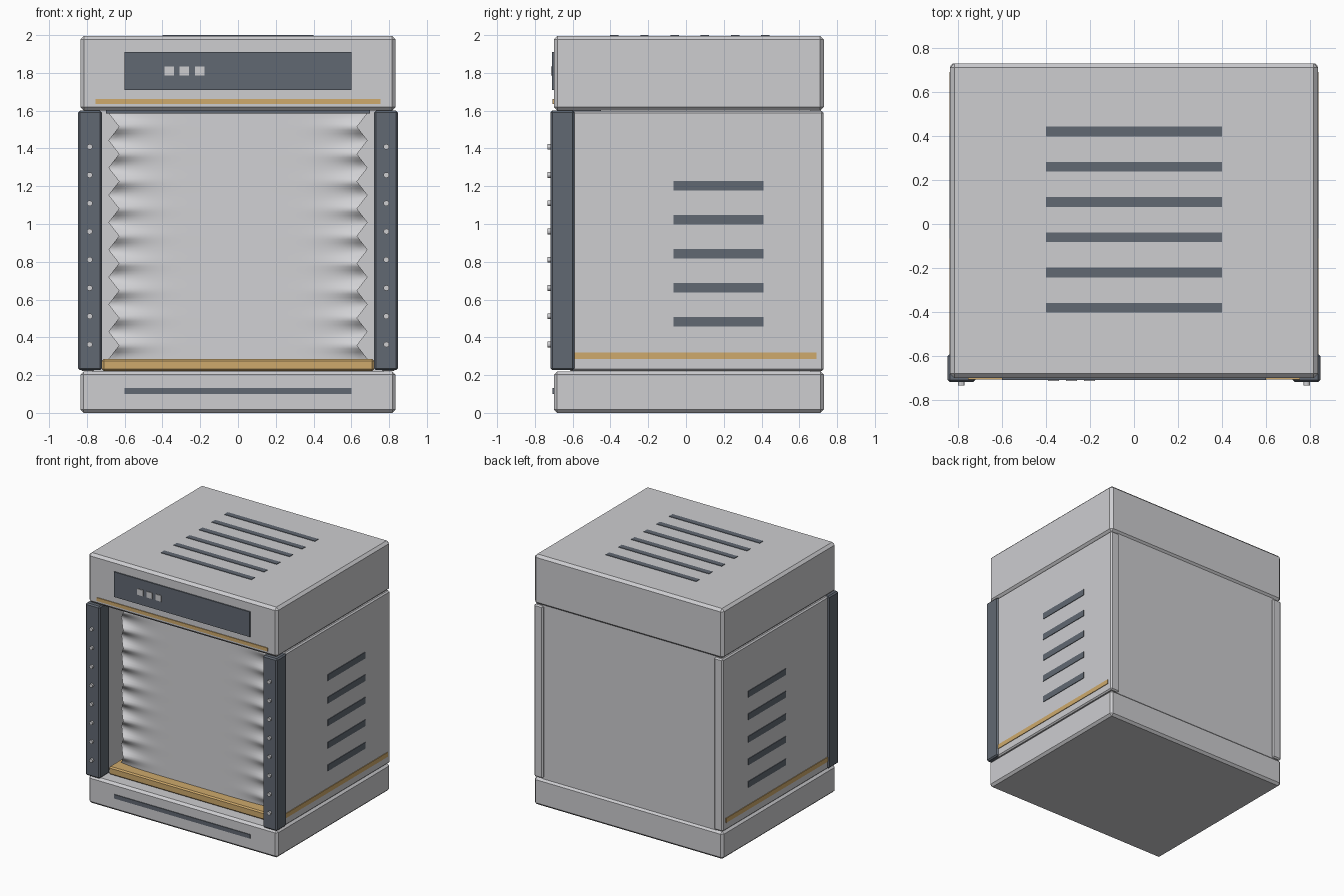
import bpy
import bmesh
import math

old = bpy.data.objects.get("Cube")
if old:
    bpy.data.objects.remove(old, do_unlink=True)


def material(name, rgb):
    m = bpy.data.materials.new(name)
    m.use_nodes = True
    m.diffuse_color = (*rgb, 1)
    bsdf = next(n for n in m.node_tree.nodes if n.type == "BSDF_PRINCIPLED")
    bsdf.inputs["Base Color"].default_value = (*rgb, 1)
    return m


GREY = material("light grey shell", (0.61, 0.61, 0.63))
DARK = material("dark slate", (0.12, 0.14, 0.17))
GOLD = material("gold trim", (0.62, 0.40, 0.15))
CLOTH = material("pale curtain", (0.64, 0.64, 0.66))


def finish(name, bm, mat):
    mesh = bpy.data.meshes.new(name)
    bmesh.ops.recalc_face_normals(bm, faces=bm.faces)
    bm.to_mesh(mesh)
    bm.free()
    mesh.materials.append(mat)
    ob = bpy.data.objects.new(name, mesh)
    bpy.context.collection.objects.link(ob)
    return ob


def box(name, x, y, z, mat, bevel=0):
    """Box from (low, high) ranges on each axis, with an optional chamfer."""
    bm = bmesh.new()
    bmesh.ops.create_cube(bm, size=1)
    for v in bm.verts:
        v.co = [lo + (c + 0.5) * (hi - lo) for c, (lo, hi) in zip(v.co, (x, y, z))]
    if bevel:
        bmesh.ops.bevel(bm, geom=bm.edges[:], offset=bevel, segments=1,
                        affect="EDGES", profile=0.5)
    return finish(name, bm, mat)


def span(side, a, b):
    return tuple(sorted((side * a, side * b)))


# Shell: base, lid and back
W, FRONT, BACK = 0.835, -0.70, 0.73
box("base", (-W, W), (FRONT, BACK), (0, 0.22), GREY, 0.018)
box("lid", (-W, W), (FRONT, BACK), (1.6, 1.996), GREY, 0.02)
box("back_panel", (-0.77, 0.77), (0.66, 0.715), (0.215, 1.605), GREY)

# Front details of lid and base
box("display_panel", (-0.6, 0.6), (-0.709, -0.695), (1.71, 1.91), DARK)
box("lid_trim", (-0.755, 0.755), (-0.706, -0.695), (1.635, 1.662), GOLD)
box("base_slot", (-0.6, 0.6), (-0.706, -0.695), (0.1, 0.132), DARK)
for i in range(3):
    cx = -0.365 + i * 0.081
    box(f"button_{i + 1}", (cx - 0.025, cx + 0.025), (-0.714, -0.7),
        (1.785, 1.833), GREY)

# Lid vents
for i in range(6):
    cy = -0.38 + i * 0.16
    box(f"lid_vent_{i + 1}", (-0.4, 0.4), (cy - 0.022, cy + 0.022), (1.99, 2), DARK)

# Sides: walls, corner posts with studs, vents and trim
for side, label in ((1, "left"), (-1, "right")):
    box(f"{label}_wall", span(side, 0.755, 0.834), (-0.62, 0.728), (0.222, 1.598),
        GREY, 0.01)
    box(f"{label}_post", span(side, 0.72, 0.846), (-0.718, -0.59), (0.226, 1.6),
        DARK, 0.01)
    box(f"{label}_trim", span(side, 0.825, 0.839), (-0.59, 0.69), (0.284, 0.32), GOLD)
    for i in range(5):
        cz = 0.482 + i * 0.18
        box(f"{label}_vent_{i + 1}", span(side, 0.825, 0.839), (-0.065, 0.41),
            (cz - 0.025, cz + 0.025), DARK)
    for i in range(8):
        bm = bmesh.new()
        bmesh.ops.create_cone(bm, cap_ends=True, segments=12, radius1=0.015,
                              radius2=0.015, depth=0.03)
        stud = finish(f"{label}_stud_{i + 1}", bm, GREY)
        stud.rotation_euler.x = math.pi / 2
        stud.location = (side * 0.785, -0.719, 0.362 + i * 0.1495)

# Opening: sill and top rail
box("sill", (-0.72, 0.72), (-0.605, -0.44), (0.222, 0.285), GOLD, 0.01)
box("top_rail", (-0.7, 0.7), (-0.6, -0.45), (1.584, 1.61), DARK)

# Curtain: zigzag side edges, pleats that fade out towards the middle
FOLDS, STEPS, COLS = 9, 8, 48
bm = bmesh.new()
rows = []
for r in range(FOLDS * STEPS + 1):
    phase = r / STEPS
    wave = abs(2 * (phase % 1) - 1)
    half = 0.63 + 0.056 * wave
    row = []
    for c in range(COLS + 1):
        u = 2 * c / COLS - 1
        pleat = 0.025 * math.cos(math.tau * phase) * abs(u) ** 6
        row.append(bm.verts.new((u * half, -0.52 + pleat,
                                 0.285 + 1.302 * phase / FOLDS)))
    rows.append(row)
for lower, upper in zip(rows, rows[1:]):
    for c in range(COLS):
        bm.faces.new((lower[c], lower[c + 1], upper[c + 1], upper[c]))
for f in bm.faces:
    f.smooth = True
finish("curtain", bm, CLOTH)
